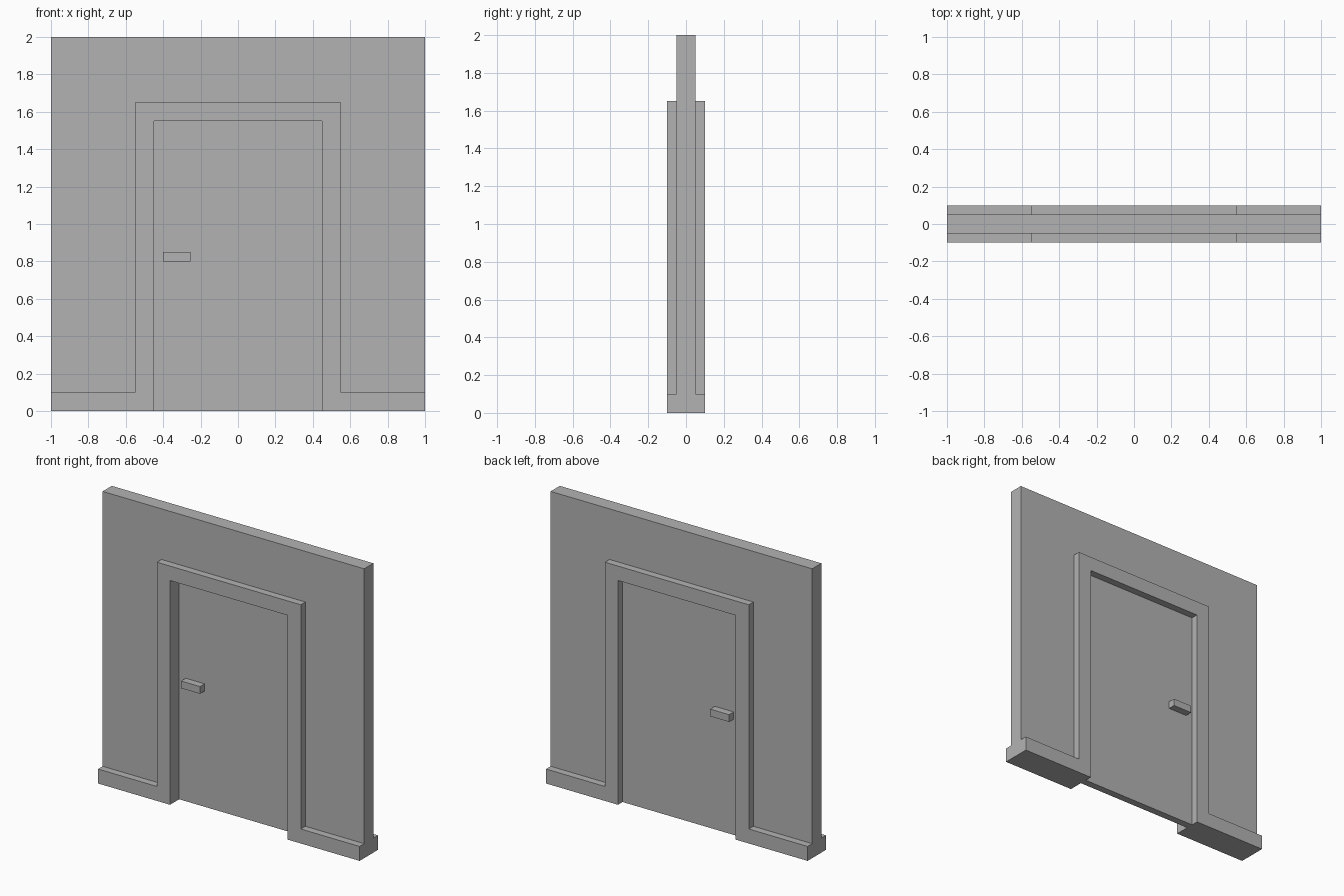
import bpy
import bmesh

cube = bpy.data.objects.get("Cube")
if cube:
    bpy.data.objects.remove(cube, do_unlink=True)

# Single plain grey for every part
grey = bpy.data.materials.new("plain_grey")
grey.use_nodes = True
color = (0.45, 0.45, 0.45, 1)
grey.diffuse_color = color
grey.node_tree.nodes["Principled BSDF"].inputs["Base Color"].default_value = color


def slab(name, outline, y_front, y_back):
    """Extrude an x-z outline from y_front to y_back."""
    bm = bmesh.new()
    face = bm.faces.new([bm.verts.new((x, y_front, z)) for x, z in outline])
    result = bmesh.ops.extrude_face_region(bm, geom=[face])
    moved = [g for g in result["geom"] if isinstance(g, bmesh.types.BMVert)]
    bmesh.ops.translate(bm, verts=moved, vec=(0, y_back - y_front, 0))
    bmesh.ops.recalc_face_normals(bm, faces=bm.faces)
    mesh = bpy.data.meshes.new(name)
    bm.to_mesh(mesh)
    bm.free()
    mesh.materials.append(grey)
    obj = bpy.data.objects.new(name, mesh)
    bpy.context.collection.objects.link(obj)
    return obj


def mirrored(half):
    """Complete a left-right symmetric outline from its +x half."""
    return half + [(-x, z) for x, z in reversed(half)]


def rectangle(x0, x1, z0, z1):
    return [(x0, z0), (x1, z0), (x1, z1), (x0, z1)]


wall_x, wall_top = 1.0, 2.0
frame_x, frame_top = 0.55, 1.65
door_x, door_top = 0.45, 1.55
skirting_top = 0.1

# Wall panel fitted around the door surround
slab("wall", mirrored([(frame_x, frame_top), (frame_x, skirting_top),
                       (wall_x, skirting_top), (wall_x, wall_top)]), -0.05, 0.05)

# Door frame and skirting boards, proud of the wall on both sides
slab("frame_and_skirting", mirrored([(door_x, door_top), (door_x, 0), (wall_x, 0),
                                     (wall_x, skirting_top), (frame_x, skirting_top),
                                     (frame_x, frame_top)]), -0.1, 0.1)

# Door leaf, set nearer the back
slab("door", rectangle(-door_x, door_x, 0, door_top), 0, 0.05)

# Handle running through the door to both sides
slab("door_handle", rectangle(-0.4, -0.255, 0.8, 0.85), -0.05, 0.1)
